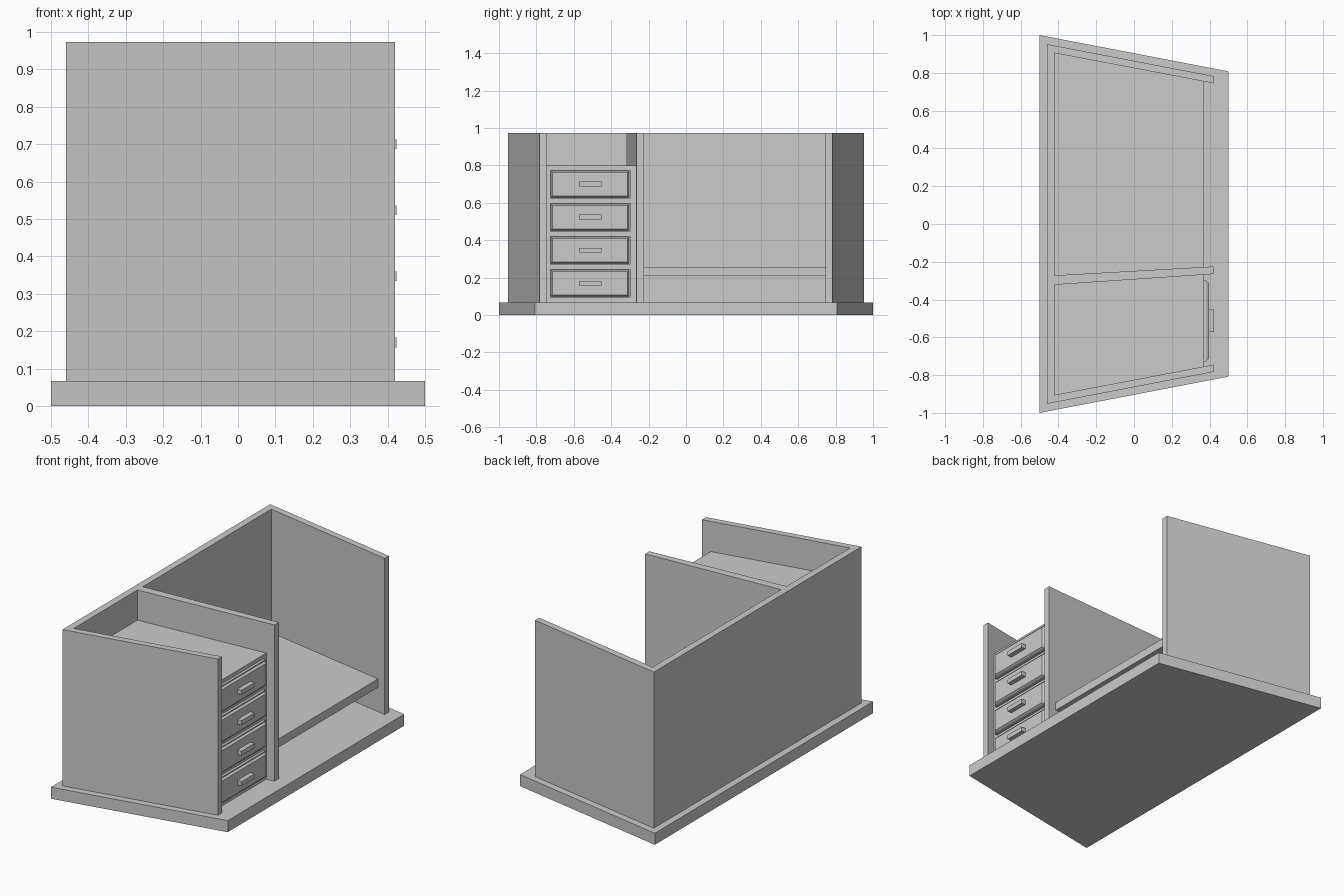
import bpy, bmesh

if "Cube" in bpy.data.objects:
    bpy.data.objects.remove(bpy.data.objects["Cube"])


def add_object(name, bm):
    bmesh.ops.recalc_face_normals(bm, faces=bm.faces)
    mesh = bpy.data.meshes.new(name)
    bm.to_mesh(mesh)
    bm.free()
    obj = bpy.data.objects.new(name, mesh)
    bpy.context.collection.objects.link(obj)
    return obj


def prism(name, outline, z0, z1):
    """Extrude a plan outline (x, y) from z0 to z1."""
    bm = bmesh.new()
    face = bm.faces.new([bm.verts.new((x, y, z0)) for x, y in outline])
    top = bmesh.ops.extrude_face_region(bm, geom=[face])["geom"]
    verts = [v for v in top if isinstance(v, bmesh.types.BMVert)]
    bmesh.ops.translate(bm, vec=(0, 0, z1 - z0), verts=verts)
    return add_object(name, bm)


def front_panel(name, y, z, width, height, layers):
    """Stack of rectangles facing +x; layers are (x, inset)."""
    bm = bmesh.new()
    rings = []
    for x, inset in layers:
        w, h = width / 2 - inset, height / 2 - inset
        rings.append([bm.verts.new((x, y + sy * w, z + sz * h))
                      for sy, sz in ((-1, -1), (1, -1), (1, 1), (-1, 1))])
    for a, b in zip(rings, rings[1:]):
        for i in range(4):
            j = (i + 1) % 4
            bm.faces.new((a[i], a[j], b[j], b[i]))
    bm.faces.new(rings[0])
    bm.faces.new(rings[-1])
    return add_object(name, bm)


BASE_TOP, WALL_TOP = 0.067, 0.973
BACK, FACE, FRONT = -0.42, 0.37, 0.42


def wall_y(x):
    """Inner face of the slanted side wall."""
    return 0.905 - (x - BACK) * 0.16 / 0.84


def divider_y(x, side):
    """Upper (1) or lower (0) face of the slanted divider."""
    start, end = ((-0.322, -0.265), (-0.272, -0.225))[side]
    return start + (x - BACK) * (end - start) / 0.84


# Tapered base slab
prism("base", [(-0.5, -1), (0.5, -0.808), (0.5, 0.808), (-0.5, 1)], 0, BASE_TOP)

# Back and side walls as one U-shaped profile
half = [(BACK, wall_y(BACK)), (FRONT, wall_y(FRONT)), (FRONT, 0.783), (-0.46, 0.952)]
prism("outer_walls", half + [(x, -y) for x, y in reversed(half)], BASE_TOP, WALL_TOP)

# Divider between shelf bay and drawers
prism("divider", [(BACK, divider_y(BACK, 0)), (FRONT, divider_y(FRONT, 0)),
                  (FRONT, divider_y(FRONT, 1)), (BACK, divider_y(BACK, 1))],
      BASE_TOP, WALL_TOP)

# Raised shelf in the wide bay
prism("shelf", [(BACK, divider_y(BACK, 1)), (FACE, divider_y(FACE, 1)),
                (FACE, wall_y(FACE)), (BACK, wall_y(BACK))], 0.208, 0.257)

# Drawer cabinet body
prism("drawer_cabinet", [(BACK, -wall_y(BACK)), (FACE, -wall_y(FACE)),
                         (FACE, divider_y(FACE, 0)), (BACK, divider_y(BACK, 0))],
      BASE_TOP, 0.798)

# Four drawer fronts with bevelled faces and bar handles
for i in range(4):
    z = 0.170 + i * 0.1765
    front_panel(f"drawer_front_{i + 1}", -0.513, z, 0.43, 0.152,
                [(FACE, 0), (0.385, 0), (0.385, 0.006), (0.397, 0.014)])
    front_panel(f"drawer_handle_{i + 1}", -0.513, z, 0.12, 0.026,
                [(0.395, 0), (0.424, 0)])
